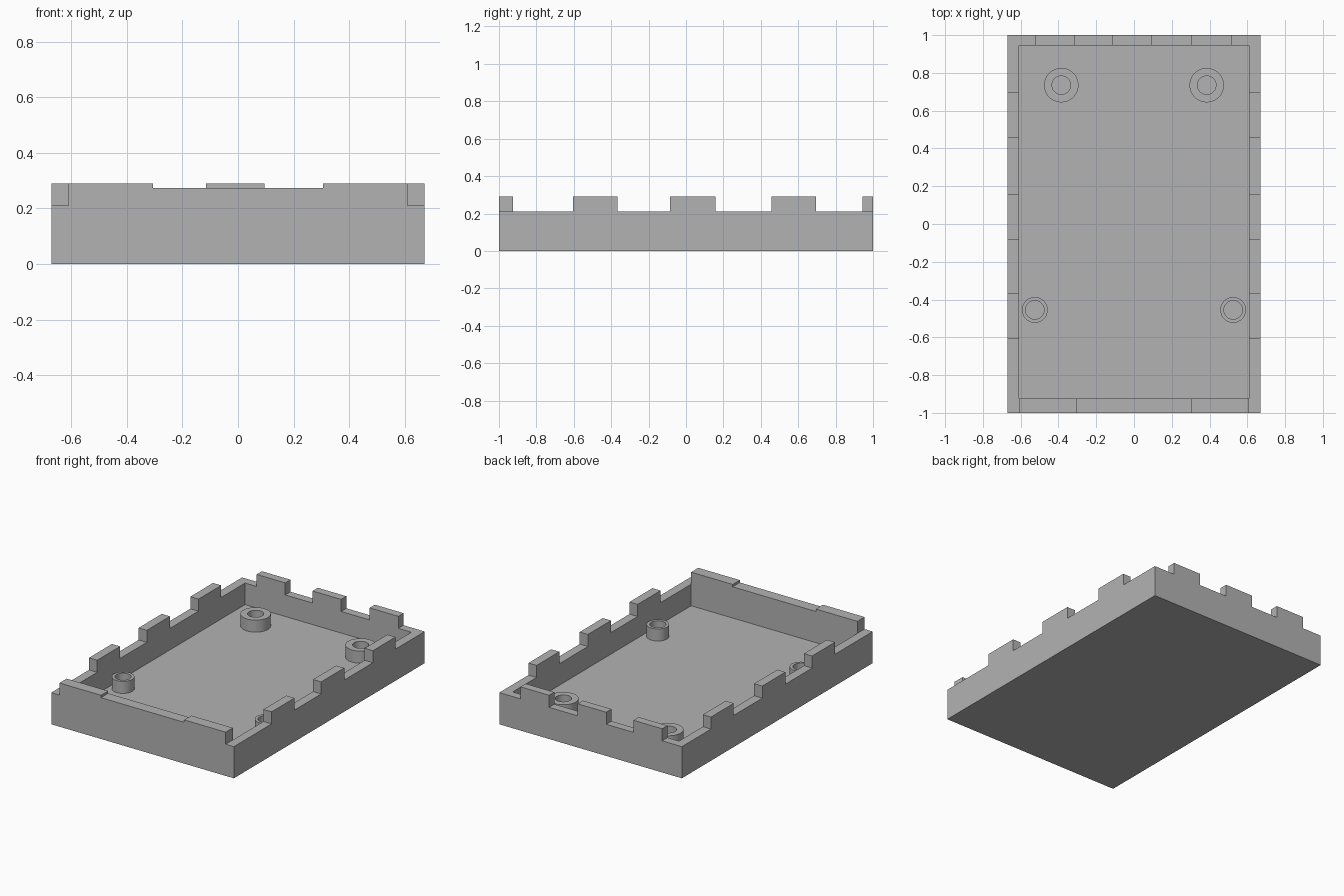
import bpy, bmesh, math
from mathutils import Vector, Matrix

default_cube = bpy.data.objects.get("Cube")
if default_cube:
    bpy.data.objects.remove(default_cube, do_unlink=True)

# Overall sizes
HALF_X, HALF_Y, TOP = 0.67, 1.0, 0.29
IN_X, IN_FRONT, IN_BACK = 0.61, -0.925, 0.945
FLOOR, RIM, BOSS_TOP = 0.067, 0.21, 0.147
OVER = 0.1  # how far cutters reach past the body

grey = bpy.data.materials.new("light grey plastic")
grey.use_nodes = True
colour = (0.45, 0.45, 0.45, 1)
grey.diffuse_color = colour
for node in grey.node_tree.nodes:
    if node.type == "BSDF_PRINCIPLED":
        node.inputs["Base Color"].default_value = colour


def add_object(name, bm):
    mesh = bpy.data.meshes.new(name)
    bm.to_mesh(mesh)
    bm.free()
    mesh.materials.append(grey)
    obj = bpy.data.objects.new(name, mesh)
    bpy.context.scene.collection.objects.link(obj)
    return obj


def box(name, low, high):
    low, high = Vector(low), Vector(high)
    bm = bmesh.new()
    bmesh.ops.create_cube(bm, size=1.0)
    bmesh.ops.scale(bm, vec=high - low, verts=bm.verts)
    bmesh.ops.translate(bm, vec=(low + high) / 2, verts=bm.verts)
    return add_object(name, bm)


def cut(body, low, high):
    cutter = box("cutter", low, high)
    cutter.hide_render = True
    mod = body.modifiers.new("cut", "BOOLEAN")
    mod.operation, mod.solver, mod.object = "DIFFERENCE", "EXACT", cutter
    bpy.context.view_layer.update()
    graph = bpy.context.evaluated_depsgraph_get()
    result = bpy.data.meshes.new_from_object(body.evaluated_get(graph))
    body.modifiers.remove(mod)
    body.data = result
    bpy.data.objects.remove(cutter, do_unlink=True)


# Tray: hollowed block
tray = box("tray", (-HALF_X, -HALF_Y, 0), (HALF_X, HALF_Y, TOP))
cut(tray, (-IN_X, IN_FRONT, FLOOR), (IN_X, IN_BACK, TOP + OVER))

# Gaps between the tabs on both side walls
side_gaps = [(-HALF_Y - OVER, -0.605), (-0.365, -0.085),
             (0.157, 0.457), (0.695, HALF_Y + OVER)]
for start, end in side_gaps:
    for side in (-1, 1):
        a, b = sorted((side * IN_X, side * (HALF_X + OVER)))
        cut(tray, (a, start, RIM), (b, end, TOP + OVER))

# Gaps between the tabs on the back wall
back_gaps = [(-HALF_X - OVER, -0.525), (-0.315, -0.115),
             (0.095, 0.305), (0.515, HALF_X + OVER)]
for start, end in back_gaps:
    cut(tray, (start, IN_BACK - OVER, RIM), (end, HALF_Y + OVER, TOP + OVER))

# Shallow dip in the front wall
cut(tray, (-0.305, -HALF_Y - OVER, 0.274), (0.305, IN_FRONT + OVER, TOP + OVER))


def screw_boss(name, x, y, outer, inner):
    """Open tube turned from a three-edge profile, standing on the floor."""
    bm = bmesh.new()
    profile = [(outer, FLOOR), (outer, BOSS_TOP), (inner, BOSS_TOP), (inner, FLOOR)]
    verts = [bm.verts.new((r, 0, z)) for r, z in profile]
    edges = [bm.edges.new(pair) for pair in zip(verts, verts[1:])]
    bmesh.ops.spin(bm, geom=verts + edges, axis=(0, 0, 1), cent=(0, 0, 0),
                   angle=math.tau, steps=48, use_merge=True)
    bmesh.ops.remove_doubles(bm, verts=bm.verts, dist=0.0001)
    bmesh.ops.recalc_face_normals(bm, faces=bm.faces)
    # The tube is open below, so make sure the rim looks upward
    rim = max(bm.faces, key=lambda f: f.calc_center_median().z)
    if rim.normal.z < 0:
        bmesh.ops.reverse_faces(bm, faces=bm.faces)
    bm.transform(Matrix.Translation((x, y, 0)))
    for face in bm.faces:
        face.smooth = True
    obj = add_object(name, bm)
    obj.data.set_sharp_from_angle(angle=math.radians(30))


# Screw bosses, mirrored left and right
for side, label in ((1, "left"), (-1, "right")):
    screw_boss("back_boss_" + label, side * 0.385, 0.735, 0.091, 0.049)
    screw_boss("front_boss_" + label, side * 0.525, -0.455, 0.068, 0.049)
